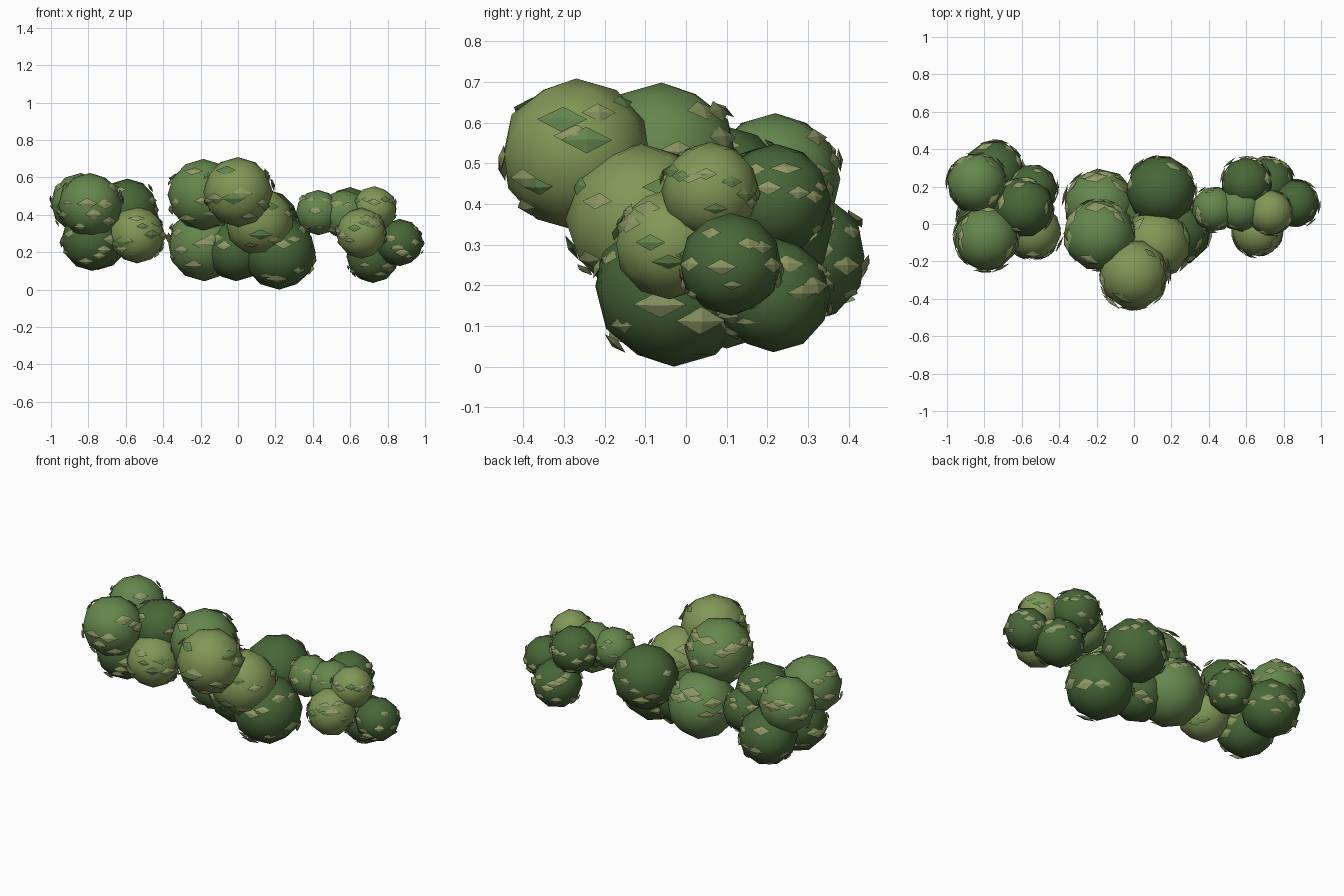
import bpy, bmesh, math, random
from mathutils import Vector, Matrix

if "Cube" in bpy.data.objects:
    bpy.data.objects.remove(bpy.data.objects["Cube"])

random.seed(7)

COLORS = {
    "dark": (0.065, 0.135, 0.04, 1),
    "mid": (0.13, 0.24, 0.075, 1),
    "light": (0.22, 0.31, 0.095, 1),
    "leaf": (0.27, 0.32, 0.13, 1),
}
MATS = {}
for name, col in COLORS.items():
    MATS[name] = bpy.data.materials.new(name + "_green")
    MATS[name].diffuse_color = col

# Foliage clumps: shade, x, y, z, radius
CLUSTERS = {
    "left_bush": [
        ("mid", -0.84, 0.22, 0.46, 0.16),
        ("dark", -0.75, 0.28, 0.27, 0.165),
        ("dark", -0.59, 0.09, 0.43, 0.16),
        ("mid", -0.79, -0.08, 0.45, 0.17),
        ("light", -0.54, -0.04, 0.29, 0.15),
        ("dark", -0.78, 0.03, 0.265, 0.165),
        ("dark", -0.54, 0.19, 0.34, 0.13),
    ],
    "middle_bush": [
        ("light", 0.0, -0.27, 0.52, 0.185),
        ("mid", -0.185, -0.06, 0.505, 0.19),
        ("light", 0.115, -0.11, 0.36, 0.185),
        ("dark", 0.22, -0.03, 0.195, 0.195),
        ("mid", -0.18, 0.10, 0.24, 0.195),
        ("dark", 0.145, 0.18, 0.35, 0.185),
        ("dark", -0.01, 0.02, 0.21, 0.165),
    ],
    "right_bush": [
        ("mid", 0.43, 0.08, 0.41, 0.12),
        ("dark", 0.60, 0.22, 0.41, 0.135),
        ("dark", 0.72, 0.215, 0.175, 0.14),
        ("dark", 0.865, 0.11, 0.25, 0.125),
        ("light", 0.73, 0.06, 0.43, 0.12),
        ("light", 0.66, -0.04, 0.30, 0.135),
        ("mid", 0.57, 0.09, 0.40, 0.13),
    ],
}


def make_object(name, bm, mat):
    me = bpy.data.meshes.new(name)
    bm.to_mesh(me)
    bm.free()
    me.materials.append(mat)
    ob = bpy.data.objects.new(name, me)
    bpy.context.collection.objects.link(ob)
    return ob


def add_leaf(bm, pos, normal, length):
    """Flat diamond leaf, long axis horizontal, slightly domed."""
    side = Vector((0, 0, 1)).cross(normal).normalized()
    up = normal.cross(side)
    tilt = Matrix.Rotation(random.uniform(-0.3, 0.3), 3, side)
    up, n = tilt @ up, tilt @ normal
    a, b, c = length / 2, length * 0.26, length * 0.08
    ring = [bm.verts.new(pos + v) for v in (side * a, up * b, -side * a, -up * b)]
    top, bottom = bm.verts.new(pos + n * c), bm.verts.new(pos - n * c)
    for i in range(4):
        p, q = ring[i], ring[(i + 1) % 4]
        bm.faces.new((p, q, top))
        bm.faces.new((q, p, bottom))


for cluster, clumps in CLUSTERS.items():
    # Low-poly clumps, smooth shaded
    for i, (shade, x, y, z, r) in enumerate(clumps):
        bm = bmesh.new()
        spin = Matrix.Rotation(random.uniform(0, math.tau), 4, 'Z')
        place = Matrix.Translation((x, y, z)) @ spin
        bmesh.ops.create_icosphere(bm, subdivisions=2, radius=r * 1.01, matrix=place)
        for f in bm.faces:
            f.smooth = True
        make_object(f"{cluster}_clump_{i + 1}", bm, MATS[shade])

    # Loose leaves hovering on the outer surface
    leaves = {"leaf": bmesh.new(), "mid": bmesh.new()}
    for i, (shade, x, y, z, r) in enumerate(clumps):
        centre = Vector((x, y, z))
        for k in range(22):
            h = random.uniform(-0.7, 0.7)
            ang = k * 2.39996 + i
            w = math.sqrt(1 - h * h)
            n = Vector((w * math.cos(ang), w * math.sin(ang), h))
            pos = centre + n * r * random.uniform(0.98, 1.05)
            if any((pos - Vector(o[1:4])).length < o[4] * 1.03
                   for j, o in enumerate(clumps) if j != i):
                continue
            tone = "mid" if shade == "light" and k % 2 else "leaf"
            add_leaf(leaves[tone], pos, n, r * random.uniform(0.42, 0.7))
    for tone, bm in leaves.items():
        make_object(f"{cluster}_leaves_{tone}", bm, MATS[tone])

# Rest the lowest clump on the ground
objs = list(bpy.context.scene.objects)
low = min(v.co.z for o in objs for v in o.data.vertices)
for o in objs:
    o.data.transform(Matrix.Translation((0, 0, -low)))

for m in bpy.data.materials:
    if m.users and not m.is_grease_pencil:
        m.use_nodes = True
        m.node_tree.nodes["Principled BSDF"].inputs["Base Color"].default_value = m.diffuse_color
